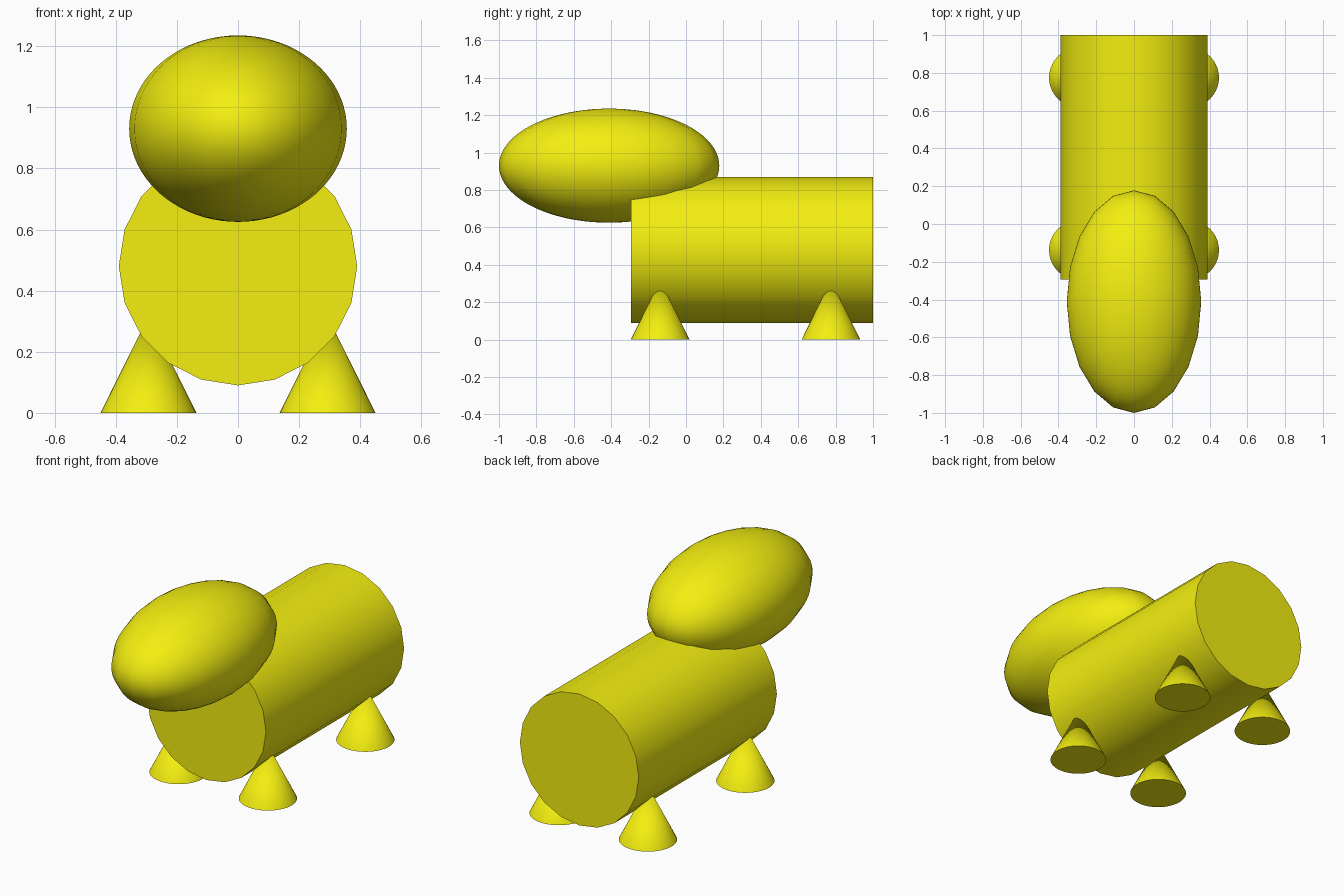
import bpy
import math

if "Cube" in bpy.data.objects:
    bpy.data.objects.remove(bpy.data.objects["Cube"])

yellow = bpy.data.materials.new("yellow")
yellow.diffuse_color = (0.9, 0.86, 0.005, 1)
yellow.use_nodes = True
yellow.node_tree.nodes["Principled BSDF"].inputs["Base Color"].default_value = yellow.diffuse_color


def finish(name):
    ob = bpy.context.object
    ob.name = name
    ob.data.materials.append(yellow)
    bpy.ops.object.transform_apply(location=False, rotation=True, scale=True)
    bpy.ops.object.shade_smooth_by_angle(angle=math.radians(35))
    return ob


# body: 20-sided barrel lying along y
bpy.ops.mesh.primitive_cylinder_add(vertices=20, radius=0.39, depth=1.295,
                                    location=(0, 0.3525, 0.48),
                                    rotation=(math.pi / 2, 0, 0))
finish("body")

# head: stretched sphere, 20 segments around z
bpy.ops.mesh.primitive_uv_sphere_add(segments=20, ring_count=40, radius=1,
                                     location=(0, -0.411, 0.93))
bpy.context.object.scale = (0.356, 0.589, 0.305)
finish("head")

# four cone legs with their tips inside the body
for end, y in (("front", -0.138), ("back", 0.775)):
    for side, x in (("left", 0.293), ("right", -0.293)):
        bpy.ops.mesh.primitive_cone_add(vertices=40, radius1=0.157, radius2=0,
                                        depth=0.315, location=(x, y, 0.1575))
        finish(f"{end}_leg_{side}")
